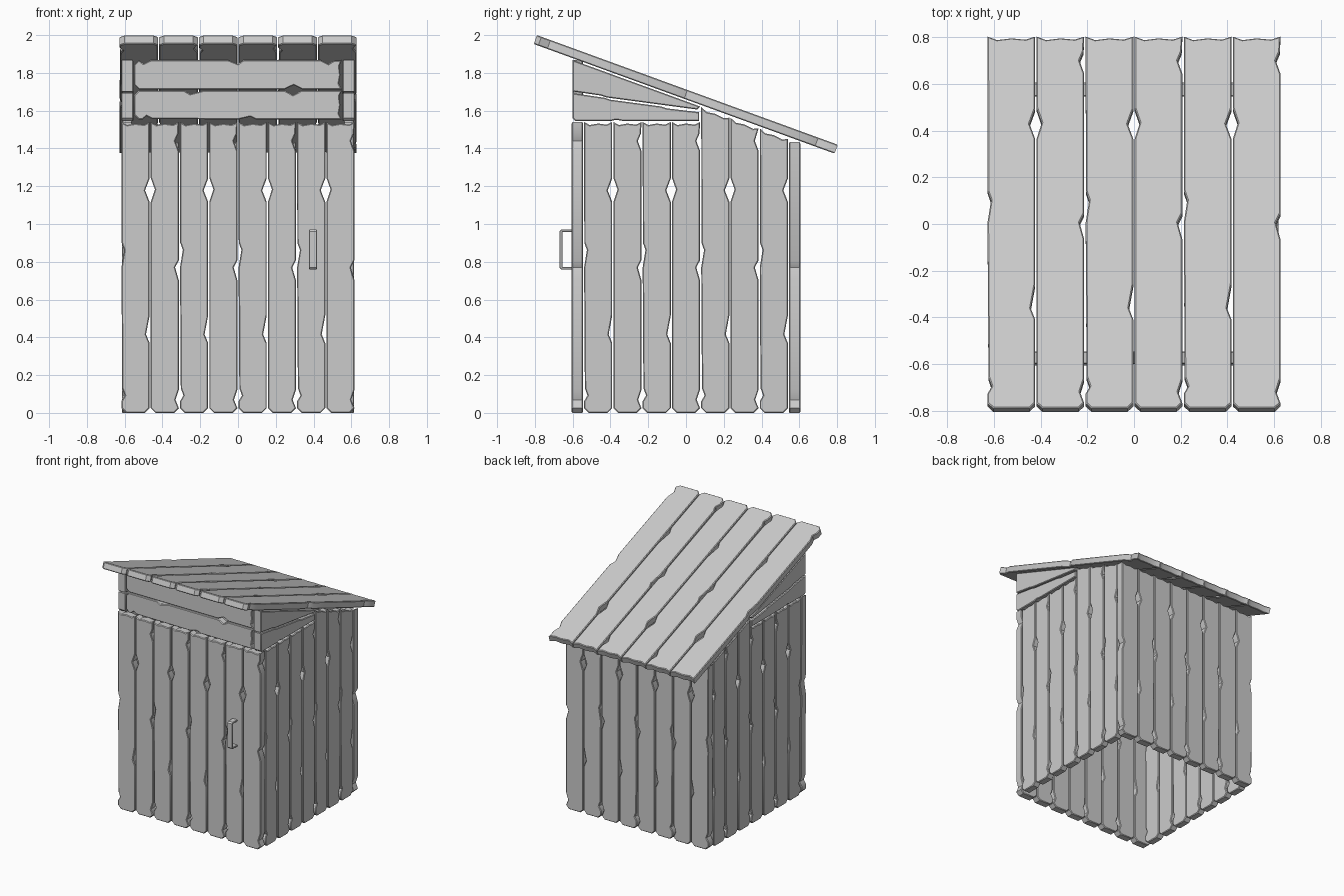
import bpy, bmesh
from mathutils import Matrix, Vector

if "Cube" in bpy.data.objects:
    bpy.data.objects.remove(bpy.data.objects["Cube"])

X, Y, Z = Vector((1, 0, 0)), Vector((0, 1, 0)), Vector((0, 0, 1))

# Worn plank edges: (fraction of length, depth of nick)
A1 = [(.04, 0), (.06, .018), (.085, .004), (.50, 0), (.56, .015), (.585, .001)]
A2 = [(.045, .018), (.08, 0), (.455, 0), (.50, .02), (.525, 0), (.90, 0), (.935, .02), (.96, .003)]
B1 = [(.24, 0), (.27, .019), (.335, 0), (.725, 0), (.765, .024), (.806, 0)]
B2 = [(.725, 0), (.768, .022), (.808, 0)]


def slab(name, pts, thick, origin, u, v, w, bevel=.005):
    """Extrude a 2D outline (u, v) along w and chamfer both faces."""
    bm = bmesh.new()
    o = Vector(origin)
    low = [bm.verts.new(o + u * a + v * b) for a, b in pts]
    high = [bm.verts.new(o + u * a + v * b + w * thick) for a, b in pts]
    caps = [bm.faces.new(low), bm.faces.new(high[::-1])]
    n = len(pts)
    for i in range(n):
        j = (i + 1) % n
        bm.faces.new((low[i], high[i], high[j], low[j]))
    bmesh.ops.recalc_face_normals(bm, faces=bm.faces)
    rim = list({e for f in caps for e in f.edges})
    bmesh.ops.bevel(bm, geom=rim, offset=bevel, segments=1, affect='EDGES', profile=.5)
    me = bpy.data.meshes.new(name)
    bm.to_mesh(me)
    bm.free()
    ob = bpy.data.objects.new(name, me)
    bpy.context.collection.objects.link(ob)
    return ob


def plank(name, i, width, length, thick, origin, u, v, w, tops=None, gap=.003):
    """One weathered plank; odd planks are mirrored so nicks meet at seams."""
    left, right = (A1, B1) if i % 2 == 0 else (B2, A2)
    tl, tr = tops or (length, length)
    c = .025
    pts = [(c + gap, 0), (width - c - gap, 0), (width - gap, c)]
    pts += [(width - gap - d, f * length) for f, d in right if f * length < tr - .03]
    for t, dip in ((1, 0), (.8, .014), (.5, .008), (.2, .016), (0, 0)):
        a = gap + t * (width - 2 * gap)
        pts.append((a, tl + (tr - tl) * t - dip))
    pts += [(gap + d, f * length) for f, d in reversed(left) if f * length < tl - .03]
    pts.append((gap, c))
    return slab(name, pts, thick, origin, u, v, w)


# Front and back walls
P = .155
for i in range(8):
    x = -.62 + i * P
    plank(f"front_wall_plank_{i+1}", i, P, 1.54, .06, (x, -.605, 0), X, Z, Y)
    plank(f"back_wall_plank_{i+1}", i, P, 1.54, .06, (x, .545, 0), X, Z, Y, (1.435, 1.435))


# Side walls, topped off under the sloping roof
def under_roof(y):
    return 1.953 - .364 * (y + .806) - .012


for side, s in (("right", 1), ("left", -1)):
    for i in range(7):
        y = -.5425 + i * P
        tops = (1.54, 1.54) if i < 4 else (under_roof(y), under_roof(y + P))
        plank(f"{side}_wall_plank_{i+1}", i, P, 1.54, .055, (s * .615, y, 0), Y, Z, X * -s, tops)
    # Tapered boards closing the gap above the side wall
    slab(f"{side}_lower_taper_board",
         [(-.60, 1.56), (-.585, 1.545), (-.40, 1.545), (-.37, 1.552), (-.33, 1.545), (.07, 1.545),
          (.07, 1.592), (-.10, 1.612), (-.13, 1.622), (-.40, 1.658), (-.43, 1.668), (-.60, 1.693)],
         .065, (s * .618, 0, 0), Y, Z, X * -s)
    slab(f"{side}_upper_taper_board",
         [(-.60, 1.702), (-.45, 1.680), (-.42, 1.670), (-.15, 1.634), (.06, 1.606),
          (.075, 1.622), (-.57, 1.857), (-.60, 1.868)],
         .065, (s * .618, 0, 0), Y, Z, X * -s)

# Horizontal boards above the front wall
for i in range(2):
    plank(f"front_header_board_{i+1}", i, .16, 1.10, .055, (-.55, -.60, 1.55 + i * .16), Z, X, Y)

# Sloping roof
slope = Vector((0, 1.592, -.58)).normalized()
normal = X.cross(slope)
for i in range(6):
    plank(f"roof_plank_{i+1}", i, .21, 1.695, .05, (-.63 + i * .21, -.806, 1.953), X, slope, normal)

# Door handle
slab("door_handle",
     [(-.60, .76), (-.66, .76), (-.67, .77), (-.67, .96), (-.66, .97), (-.60, .97),
      (-.60, .957), (-.655, .957), (-.655, .773), (-.60, .773)],
     .042, (.376, 0, 0), Y, Z, X, .002)

# Smooth the worn edges, keep the chamfers sharp
for ob in bpy.context.collection.objects:
    ob.select_set(True)
    bpy.context.view_layer.objects.active = ob
bpy.ops.object.shade_smooth_by_angle(angle=.6)
